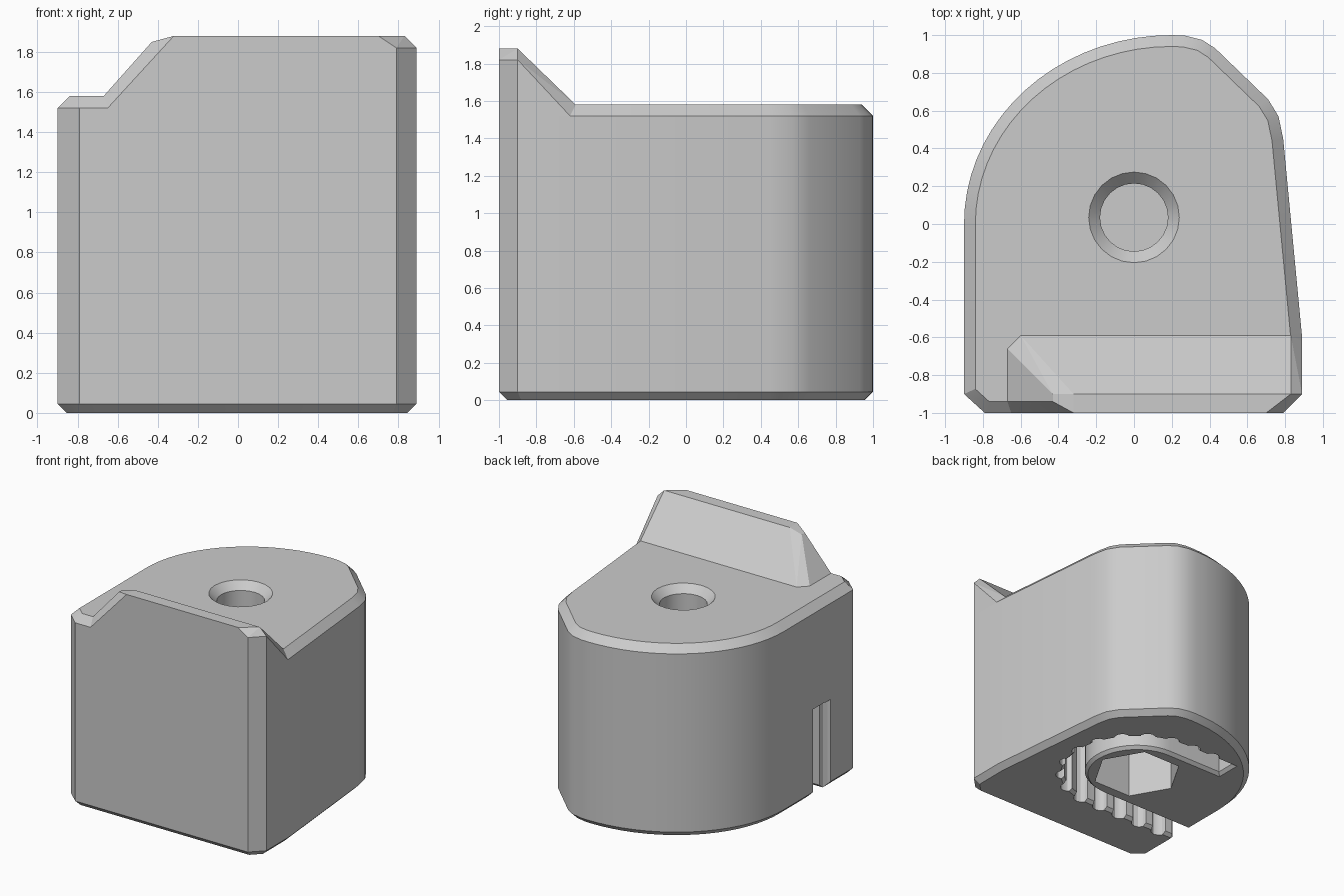
import bpy, bmesh, math
from mathutils import Vector

cube = bpy.data.objects.get("Cube")
if cube:
    bpy.data.objects.remove(cube, do_unlink=True)

grey = bpy.data.materials.new("light grey plastic")
grey.use_nodes = True
grey.diffuse_color = (0.6, 0.6, 0.6, 1)
grey.node_tree.nodes["Principled BSDF"].inputs["Base Color"].default_value = (0.6, 0.6, 0.6, 1)

HOLE_Y = 0.035


def finish(name, bm):
    bmesh.ops.recalc_face_normals(bm, faces=bm.faces)
    mesh = bpy.data.meshes.new(name)
    bm.to_mesh(mesh)
    bm.free()
    mesh.materials.append(grey)
    ob = bpy.data.objects.new(name, mesh)
    bpy.context.collection.objects.link(ob)
    return ob


def offset(profile, d):
    """Grow a counter-clockwise profile outward by d with mitred corners."""
    result = []
    for i, p in enumerate(profile):
        a = (Vector(p) - Vector(profile[i - 1])).normalized()
        b = (Vector(profile[(i + 1) % len(profile)]) - Vector(p)).normalized()
        n1, n2 = Vector((a.y, -a.x)), Vector((b.y, -b.x))
        result.append(Vector(p) + (n1 + n2) * d / (1 + n1.dot(n2)))
    return result


def loft(name, levels):
    """Solid from (profile, height) levels, capped at both ends."""
    bm = bmesh.new()
    rings = [[bm.verts.new((p[0], p[1], z)) for p in prof] for prof, z in levels]
    count = len(rings[0])
    for low, high in zip(rings, rings[1:]):
        for i in range(count):
            j = (i + 1) % count
            bm.faces.new((low[i], low[j], high[j], high[i]))
    bm.faces.new(rings[0][::-1])
    bm.faces.new(rings[-1])
    return finish(name, bm)


def arc(cx, cy, rx, ry, start, end, steps):
    angles = [math.radians(start + (end - start) * i / steps) for i in range(steps + 1)]
    return [(cx + rx * math.cos(t), cy + ry * math.sin(t)) for t in angles]


def circle(r, sides, x=0, y=HOLE_Y):
    return arc(x, y, r, r, 0, 360, sides)[:-1]


def cut(target, cutter):
    mod = target.modifiers.new("cut", "BOOLEAN")
    mod.operation = "DIFFERENCE"
    mod.solver = "EXACT"
    mod.object = cutter
    bpy.context.view_layer.objects.active = target
    bpy.ops.object.modifier_apply(modifier=mod.name)
    bpy.data.objects.remove(cutter, do_unlink=True)


# Main block: rounded outline with chamfered bottom and top rims
outline = [(-0.79, -1), (0.79, -1), (0.89, -0.9), (0.89, -0.6), (0.79, 0.45),
           (0.765, 0.57), (0.71, 0.66), (0.43, 0.93), (0.36, 0.975), (0.27, 0.997)]
outline += arc(0.2, 0, 1.1, 1, 90, 180, 18) + [(-0.9, -0.9)]
body = loft("block_body", [(offset(outline, -0.045), 0), (outline, 0.045),
                           (outline, 1.52), (offset(outline, -0.06), 1.58)])

# Screw hole with countersink, and hexagonal nut pocket underneath
cut(body, loft("screw_hole", [(circle(0.18, 24), 0.8), (circle(0.18, 24), 1.52),
                              (circle(0.26, 24), 1.6)]))
cut(body, loft("nut_pocket", [(circle(0.35, 6), -0.1), (circle(0.35, 6), 0.74)]))

# Belt channel looping around the nut pocket, open on one side
OUT, INN, TOP = 0.575, 0.41, 0.73
channel = [(-1.1, HOLE_Y - OUT)] + arc(0, HOLE_Y, OUT, OUT, -90, 90, 24)
channel += [(-0.5, HOLE_Y + OUT), (-0.5, HOLE_Y + INN)]
channel += arc(0, HOLE_Y, INN, INN, 90, -90, 24) + [(-1.1, HOLE_Y - INN)]
cut(body, loft("belt_channel", [(offset(channel, 0.075), -0.05), (channel, 0.025),
                                (channel, TOP)]))

# Tooth grooves at an even pitch along the outer wall of the channel
bend = math.pi * OUT
for i in range(18):
    s = -0.91 + 0.2 * i
    if s < 0:
        x, y = s, -OUT
    elif s < bend:
        x, y = OUT * math.sin(s / OUT), -OUT * math.cos(s / OUT)
    else:
        x, y = bend - s, OUT
    if s > bend and x < -0.43:
        break
    ring = circle(0.065, 12, x, y + HOLE_Y)
    cut(body, loft("tooth_groove", [(ring, -0.1), (ring, TOP - 0.005)]))

# Raised lip along the front with sloped back and end
bm = bmesh.new()
for co in [(-0.65, -1, 1.52), (0.79, -1, 1.52), (0.89, -0.9, 1.52), (0.89, -0.62, 1.52),
           (-0.6, -0.62, 1.52), (-0.65, -0.66, 1.52),
           (-0.67, -0.94, 1.58), (-0.67, -0.66, 1.58), (-0.6, -0.59, 1.58), (0.83, -0.59, 1.58),
           (-0.43, -0.94, 1.85), (-0.43, -0.9, 1.85), (0.79, -1, 1.82), (0.89, -0.9, 1.82),
           (-0.32, -1, 1.88), (-0.32, -0.9, 1.88), (0.7, -1, 1.88), (0.83, -0.9, 1.88)]:
    bm.verts.new(co)
hull = bmesh.ops.convex_hull(bm, input=bm.verts)
spare = {g for g in hull["geom_interior"] + hull["geom_unused"] if isinstance(g, bmesh.types.BMVert)}
bmesh.ops.delete(bm, geom=list(spare), context="VERTS")
lip = finish("front_lip", bm)

# Smooth the curved walls, keep chamfers crisp
for ob, angle in ((body, 30), (lip, 5)):
    bpy.ops.object.select_all(action="DESELECT")
    ob.select_set(True)
    bpy.context.view_layer.objects.active = ob
    bpy.ops.object.shade_smooth_by_angle(angle=math.radians(angle))
